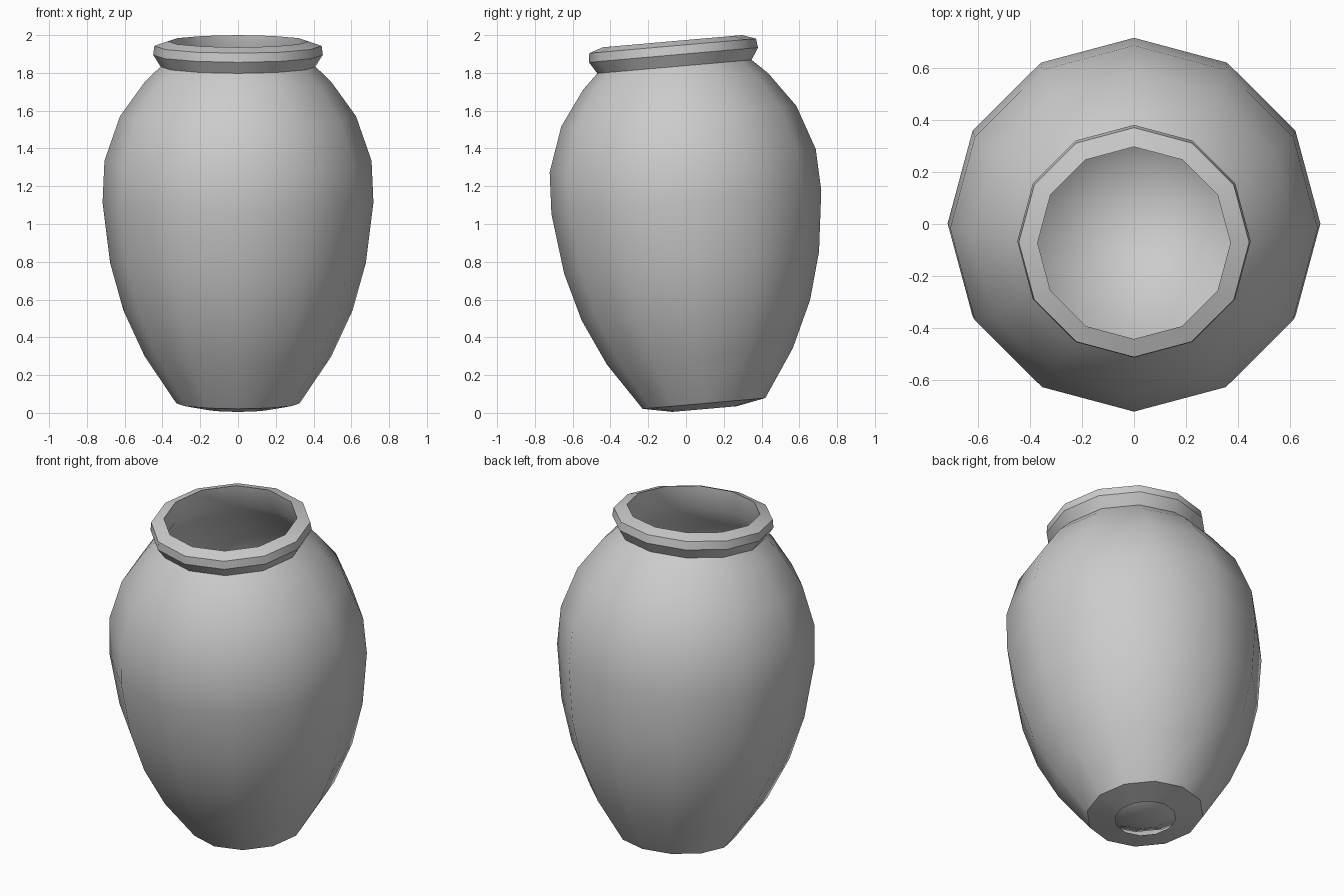
import bpy
import bmesh
from math import sin, cos, pi, radians

if "Cube" in bpy.data.objects:
    bpy.data.objects.remove(bpy.data.objects["Cube"])

SIDES = 12


def lathe(name, profile):
    """Revolve (radius, height) points around z; radius 0 makes a pole."""
    bm = bmesh.new()
    rings = []
    for r, z in profile:
        if r == 0:
            rings.append([bm.verts.new((0, 0, z))] * SIDES)
        else:
            rings.append([bm.verts.new((r * cos(2 * pi * i / SIDES),
                                        r * sin(2 * pi * i / SIDES), z))
                          for i in range(SIDES)])
    for low, high in zip(rings, rings[1:]):
        for i in range(SIDES):
            j = (i + 1) % SIDES
            bm.faces.new(dict.fromkeys((low[i], low[j], high[j], high[i])))
    mesh = bpy.data.meshes.new(name)
    bm.to_mesh(mesh)
    bm.free()
    obj = bpy.data.objects.new(name, mesh)
    bpy.context.collection.objects.link(obj)
    return obj


# Base ring and outer wall
outer = [(0.17, -0.03), (0.326, 0.0), (0.494, 0.25), (0.607, 0.495),
         (0.677, 0.747), (0.717, 1.069), (0.707, 1.29), (0.625, 1.526),
         (0.492, 1.711), (0.41, 1.79)]
# Flared lip
lip = [(0.449, 1.852), (0.443, 1.90), (0.371, 1.925)]
# Inner wall down to the rounded floor
inner = [(0.385, 1.79), (0.46, 1.69), (0.59, 1.51), (0.67, 1.28),
         (0.68, 1.069), (0.64, 0.76), (0.57, 0.52), (0.455, 0.28),
         (0.30, 0.08), (0.15, 0.0), (0, -0.02)]

# Leaning jar, tilted toward the front
jar = lathe("jar", outer + lip + inner)
jar.rotation_euler.x = radians(5)
jar.location = (0, 0.095, 0.05)

bpy.context.view_layer.objects.active = jar
jar.select_set(True)
bpy.ops.object.shade_smooth_by_angle(angle=radians(35))
